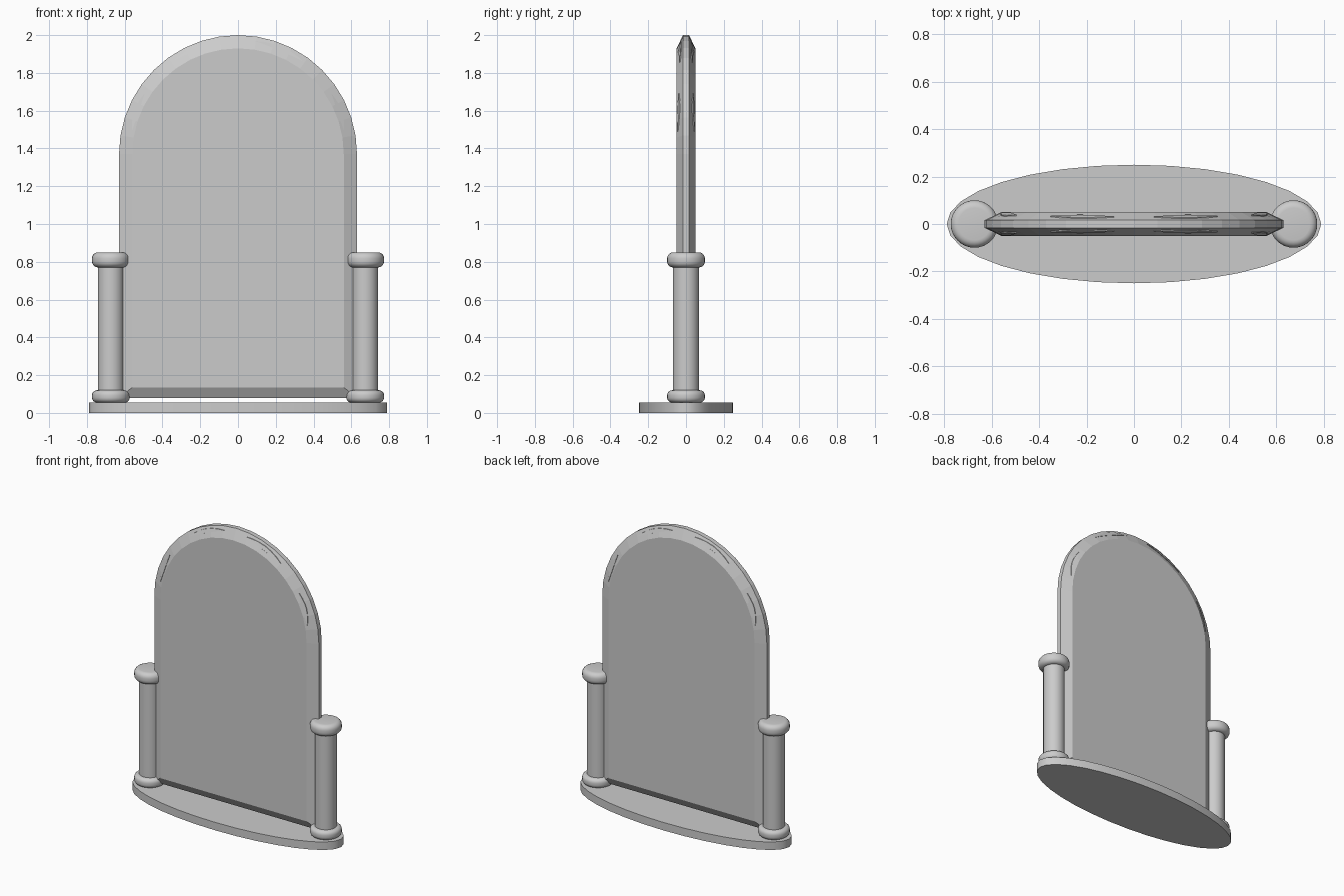
import bpy, bmesh, math

cube = bpy.data.objects.get("Cube")
if cube:
    bpy.data.objects.remove(cube)

grey = bpy.data.materials.new("plain_grey")
grey.use_nodes = True
grey.diffuse_color = (0.6, 0.6, 0.6, 1)
grey.node_tree.nodes["Principled BSDF"].inputs["Base Color"].default_value = (0.6, 0.6, 0.6, 1)

ARCH_Z = 1.37
RIM, FACE = 0.63, 0.56          # radius of the outer rim and of the flat face
RIM_Y, FACE_Y = 0.016, 0.05     # half thickness there


def finish(name, bm, smooth=True):
    bmesh.ops.recalc_face_normals(bm, faces=bm.faces[:])
    mesh = bpy.data.meshes.new(name)
    bm.to_mesh(mesh)
    bm.free()
    mesh.materials.append(grey)
    obj = bpy.data.objects.new(name, mesh)
    bpy.context.collection.objects.link(obj)
    if smooth:
        bpy.ops.object.select_all(action="DESELECT")
        obj.select_set(True)
        bpy.context.view_layer.objects.active = obj
        bpy.ops.object.shade_smooth_by_angle(angle=math.radians(35))
    return obj


def loft(name, loops, smooth=True):
    """Skin closed loops of points, capping both ends."""
    bm = bmesh.new()
    rings = [[bm.verts.new(p) for p in loop] for loop in loops]
    n = len(rings[0])
    for a, b in zip(rings, rings[1:]):
        for i in range(n):
            j = (i + 1) % n
            bm.faces.new((a[i], a[j], b[j], b[i]))
    bm.faces.new(rings[0])
    bm.faces.new(rings[-1])
    return finish(name, bm, smooth)


def ring(x, rx, ry, z, n=32):
    return [(x + rx * math.cos(math.tau * i / n), ry * math.sin(math.tau * i / n), z)
            for i in range(n)]


def arch(radius, bottom, y, n=20):
    pts = [(radius * math.cos(math.pi * i / n), y, ARCH_Z + radius * math.sin(math.pi * i / n))
           for i in range(n + 1)]
    return pts + [(-radius, y, bottom), (radius, y, bottom)]


# Oval base
loft("base", [ring(0, 0.79, 0.25, z) for z in (0, 0.055)])

# Arched panel, bevelled on both sides
loft("arched_panel", [arch(FACE, 0.135, -FACE_Y), arch(RIM, 0.08, -RIM_Y),
                      arch(RIM, 0.08, RIM_Y), arch(FACE, 0.135, FACE_Y)], smooth=False)


def rounded_collar(name, x, z0, z1, radius=0.1):
    height = z1 - z0
    r = height * 0.4
    steps = [math.pi / 2 * i / 5 for i in range(6)]
    low = [(radius - r + r * math.sin(a), z0 + r - r * math.cos(a)) for a in steps]
    high = [(q, z0 + z1 - z) for q, z in reversed(low)]
    loft(name, [ring(x, q, q, z) for q, z in low + high])


# Posts with rounded feet and caps
for side, sx in (("left", 1), ("right", -1)):
    x = 0.673 * sx
    loft(side + "_post", [ring(x, 0.069, 0.069, z) for z in (0.08, 0.8)])
    rounded_collar(side + "_post_foot", x, 0.055, 0.12)
    rounded_collar(side + "_post_cap", x, 0.77, 0.85)


def facet(name, a0, a1, r0, r1, width, face):
    """Thin lens-shaped plate lying on the bevel of the arch."""
    n = 6
    edge = []
    for k in range(2 * n):
        t = k / n if k <= n else 2 - k / n
        sign = 1 if k <= n else -1
        a = math.radians(a0 + (a1 - a0) * t)
        r = r0 + (r1 - r0) * t + sign * width * math.sin(math.pi * t)
        edge.append((r, a))

    def layer(lift):
        pts = []
        for r, a in edge:
            y = FACE_Y + (RIM_Y - FACE_Y) * (r - FACE) / (RIM - FACE) + lift
            pts.append((r * math.cos(a), face * y, ARCH_Z + r * math.sin(a)))
        return pts
    loft(name, [layer(-0.003), layer(0.004)], smooth=False)


# Bevel facets around the arch, front and back
for where, face in (("front", -1), ("back", 1)):
    for side, flip in (("left", False), ("right", True)):
        for label, a0, a1, r0, r1, w in (("upper", 54, 82, 0.6, 0.605, 0.012),
                                         ("lower", 12, 33, 0.575, 0.59, 0.012)):
            if flip:
                a0, a1 = 180 - a0, 180 - a1
            facet(f"{where}_{side}_{label}_facet", a0, a1, r0, r1, w, face)
